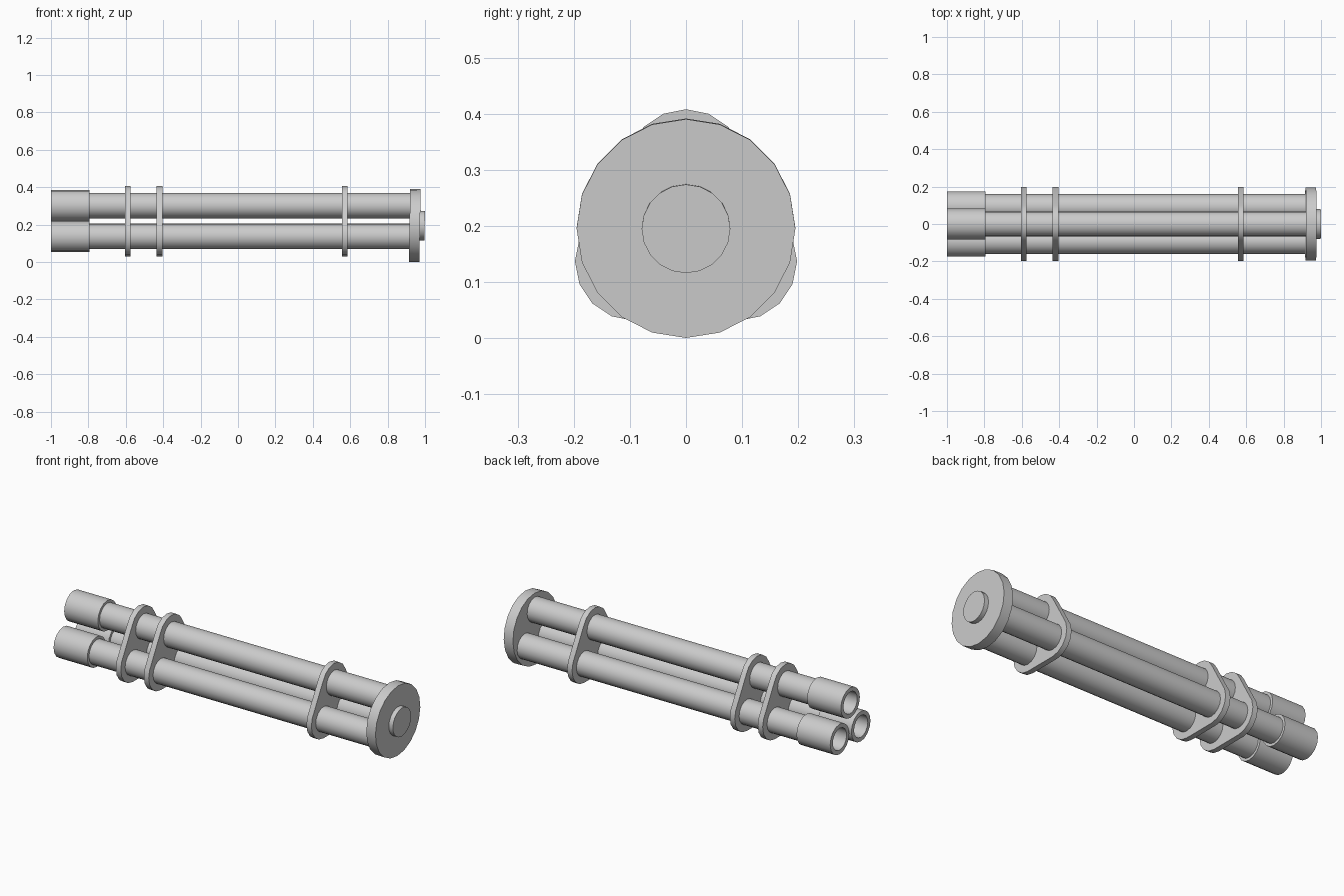
import bpy, bmesh, math

if "Cube" in bpy.data.objects:
    bpy.data.objects.remove(bpy.data.objects["Cube"])

mat = bpy.data.materials.new("plain grey")
mat.diffuse_color = (0.6, 0.6, 0.6, 1)
mat.use_nodes = True
mat.node_tree.nodes["Principled BSDF"].inputs["Base Color"].default_value = mat.diffuse_color

# Barrel axes as (y, z): one on top, two below
AXES = [(0, 0.302), (0.092, 0.137), (-0.092, 0.137)]


def finish(name, bm, loc=(0, 0, 0), tilt=0, angle=40):
    bmesh.ops.recalc_face_normals(bm, faces=bm.faces[:])
    me = bpy.data.meshes.new(name)
    bm.to_mesh(me)
    bm.free()
    me.materials.append(mat)
    ob = bpy.data.objects.new(name, me)
    bpy.context.collection.objects.link(ob)
    ob.location = loc
    ob.rotation_euler = (0, tilt, 0)
    bpy.ops.object.select_all(action='DESELECT')
    ob.select_set(True)
    bpy.context.view_layer.objects.active = ob
    bpy.ops.object.shade_smooth_by_angle(angle=math.radians(angle))
    return ob


def lathe(name, profile, sides, loc=(0, 0, 0), tilt=0):
    """Revolve (x, radius) points about the x axis and cap both ends."""
    bm = bmesh.new()
    rings = []
    for x, r in profile:
        rings.append([bm.verts.new((x, r * math.sin(2 * math.pi * i / sides),
                                    r * math.cos(2 * math.pi * i / sides)))
                      for i in range(sides)])
    for a, b in zip(rings, rings[1:]):
        for i in range(sides):
            j = (i + 1) % sides
            bm.faces.new((a[i], a[j], b[j], b[i]))
    bm.faces.new(rings[0])
    bm.faces.new(rings[-1])
    return finish(name, bm, loc, tilt)


# Barrels with wider hollow muzzles
for n, (y, z) in enumerate(AXES):
    lathe(f"barrel_{n + 1}",
          [(-0.80, 0.06), (-1.0, 0.06), (-1.0, 0.083), (-0.795, 0.083),
           (-0.795, 0.068), (0.94, 0.068)], 16, (0, y, z))


# Clamp plates: outline wrapped around three discs
def clamp(name, x, half=0.015, r=0.106, sides=16):
    pts = [(y + r * math.sin(2 * math.pi * i / sides),
            z + r * math.cos(2 * math.pi * i / sides))
           for y, z in AXES for i in range(sides)]
    pts = sorted(set((round(a, 5), round(b, 5)) for a, b in pts))

    def chain(seq):
        out = []
        for p in seq:
            while len(out) > 1 and ((out[-1][0] - out[-2][0]) * (p[1] - out[-2][1])
                                    - (out[-1][1] - out[-2][1]) * (p[0] - out[-2][0])) <= 1e-7:
                out.pop()
            out.append(p)
        return out[:-1]

    outline = chain(pts) + chain(pts[::-1])
    bm = bmesh.new()
    face = bm.faces.new([bm.verts.new((x - half, y, z)) for y, z in outline])
    ext = bmesh.ops.extrude_face_region(bm, geom=[face], use_keep_orig=True)
    bmesh.ops.translate(bm, vec=(2 * half, 0, 0),
                        verts=[v for v in ext["geom"] if isinstance(v, bmesh.types.BMVert)])
    finish(name, bm)


for n, x in enumerate((-0.59, -0.42, 0.57)):
    clamp(f"clamp_plate_{n + 1}", x)

# Rear disc and its small hub, very slightly tilted
lathe("rear_disc", [(-0.028, 0.195), (0.028, 0.195)], 20, (0.945, 0, 0.196), 0.02)
lathe("rear_hub", [(-0.01, 0.079), (0.053, 0.079)], 20, (0.945, 0, 0.196), 0.02)
